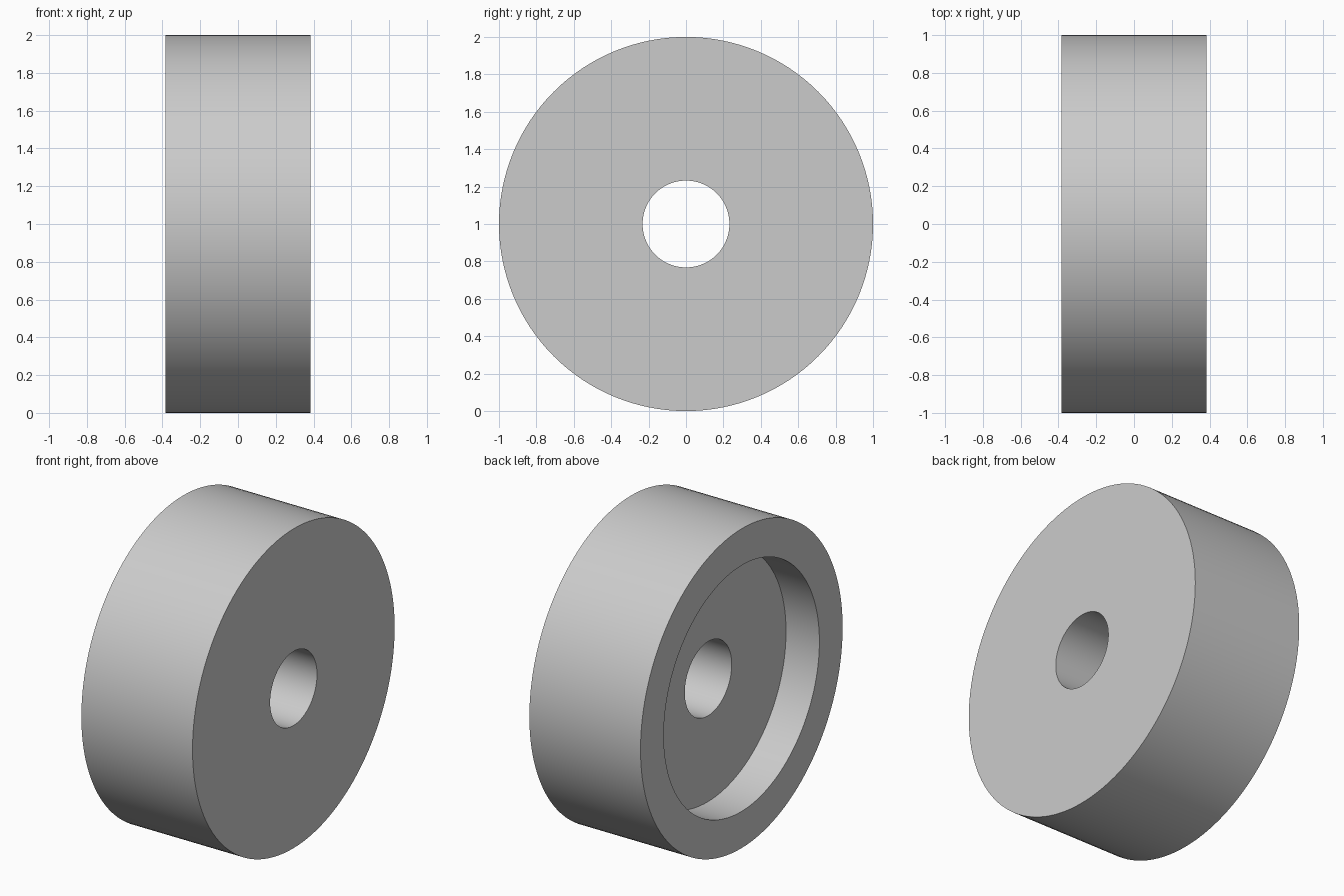
import bpy
import bmesh
import math
from mathutils import Matrix, Vector

if "Cube" in bpy.data.objects:
    bpy.data.objects.remove(bpy.data.objects["Cube"], do_unlink=True)

SEGMENTS = 128
HALF_WIDTH = 0.385
FLOOR_X = -0.154
OUTER_R, RECESS_R, BORE_R = 1.0, 0.77, 0.232

# Plain grey finish
grey = bpy.data.materials.new("light_grey")
grey.use_nodes = True
colour = (0.6, 0.6, 0.6, 1.0)
grey.diffuse_color = colour
grey.node_tree.nodes["Principled BSDF"].inputs["Base Color"].default_value = colour

# Closed half section (x, radius): recess on the -x side, through bore
section = [
    (-HALF_WIDTH, OUTER_R), (HALF_WIDTH, OUTER_R),
    (HALF_WIDTH, BORE_R), (FLOOR_X, BORE_R),
    (FLOOR_X, RECESS_R), (-HALF_WIDTH, RECESS_R),
]

# Revolve the section around the x axis
bm = bmesh.new()
verts = [bm.verts.new((x, 0, r)) for x, r in section]
edges = [bm.edges.new((v, verts[(i + 1) % len(verts)])) for i, v in enumerate(verts)]
bmesh.ops.spin(bm, geom=verts + edges, cent=(0, 0, 0), axis=(1, 0, 0),
               angle=math.tau, steps=SEGMENTS, use_merge=True)
bmesh.ops.remove_doubles(bm, verts=bm.verts, dist=0.0001)
bmesh.ops.recalc_face_normals(bm, faces=bm.faces)
mesh = bpy.data.meshes.new("recessed_wheel")
bm.to_mesh(mesh)
bm.free()
mesh.materials.append(grey)

wheel = bpy.data.objects.new("recessed_wheel", mesh)
wheel.location.z = OUTER_R
bpy.context.collection.objects.link(wheel)

# Smooth round walls, crisp rims
bpy.ops.object.select_all(action="DESELECT")
wheel.select_set(True)
bpy.context.view_layer.objects.active = wheel
bpy.ops.object.shade_smooth_by_angle(angle=math.radians(30))
